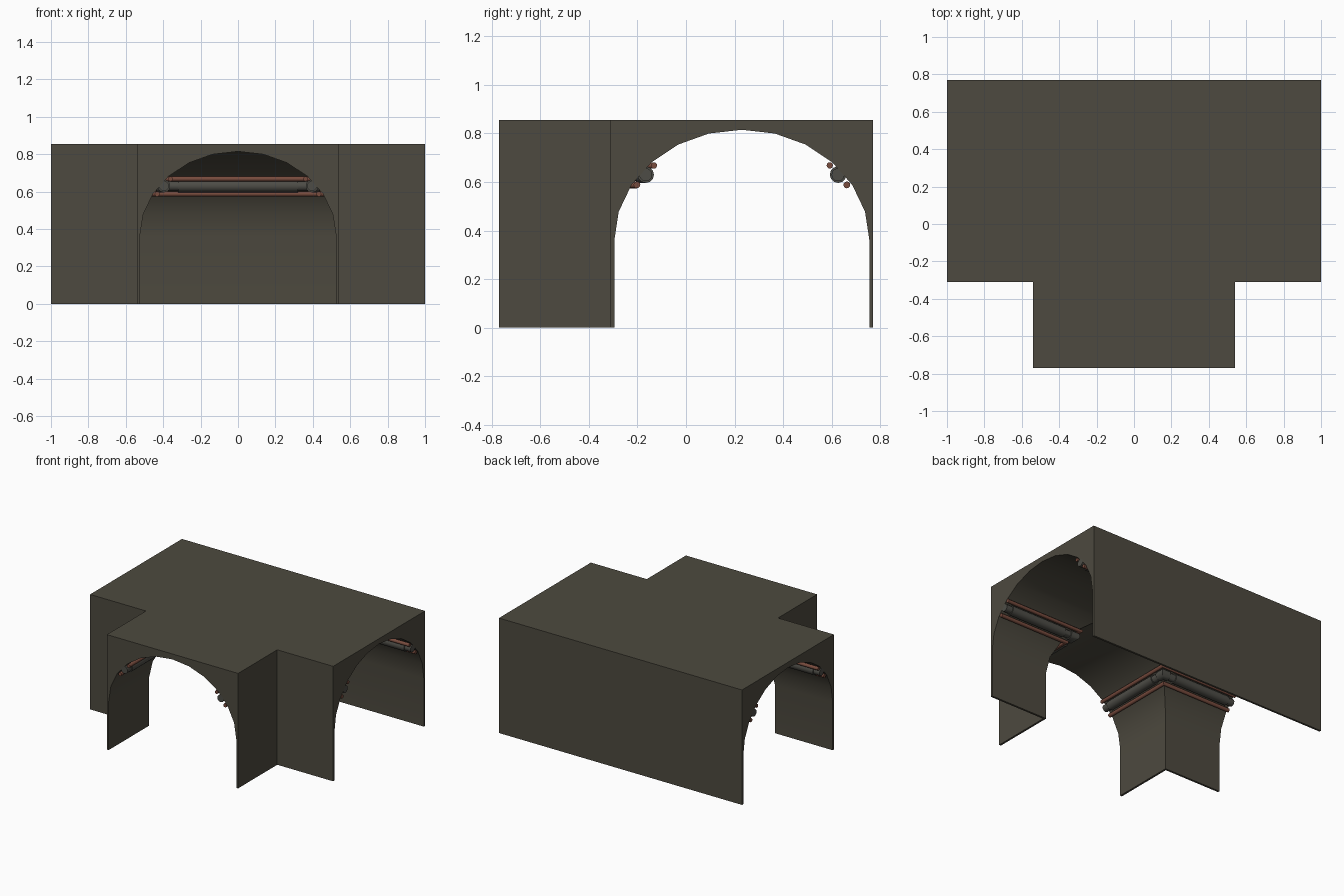
import bpy, bmesh, math
from mathutils import Vector

if "Cube" in bpy.data.objects:
    bpy.data.objects.remove(bpy.data.objects["Cube"])

H, CY = 0.855, 0.23          # roof height, centre line of the long tunnel


def mat(name, c):
    m = bpy.data.materials.new(name)
    m.diffuse_color = (*c, 1)
    m.use_nodes = True
    m.node_tree.nodes["Principled BSDF"].inputs["Base Color"].default_value = m.diffuse_color
    return m


STONE = mat("dark olive stone", (0.075, 0.068, 0.050))
COPPER = mat("copper pipe", (0.19, 0.072, 0.048))
STEEL = mat("grey pipe", (0.075, 0.073, 0.062))


def make(name, bm, m):
    bmesh.ops.recalc_face_normals(bm, faces=bm.faces)
    me = bpy.data.meshes.new(name)
    bm.to_mesh(me)
    bm.free()
    me.materials.append(m)
    ob = bpy.data.objects.new(name, me)
    bpy.context.collection.objects.link(ob)
    return ob


def prism(name, pts, vec):
    bm = bmesh.new()
    f = bm.faces.new([bm.verts.new(p) for p in pts])
    r = bmesh.ops.extrude_face_region(bm, geom=[f])
    vs = [e for e in r["geom"] if isinstance(e, bmesh.types.BMVert)]
    bmesh.ops.translate(bm, verts=vs, vec=vec)
    return make(name, bm, STONE)


def smooth(ob, deg):
    bpy.ops.object.select_all(action='DESELECT')
    ob.select_set(True)
    bpy.context.view_layer.objects.active = ob
    bpy.ops.object.shade_smooth_by_angle(angle=math.radians(deg))


# T-shaped block
plan = [(-1, .77), (-1, -.31), (-.54, -.31), (-.54, -.77),
        (.54, -.77), (.54, -.31), (1, -.31), (1, .77)]
shell = prism("tunnel_shell", [(x, y, 0) for x, y in plan], (0, 0, H))

# arched bores, 15 degree facets on an elliptical vault
arch = [(-.525, -.1)] + [(-.525 * math.cos(math.radians(a)), .36 + .455 * math.sin(math.radians(a)))
                         for a in range(0, 181, 15)] + [(.525, -.1)]
bores = [prism("long_bore", [(-1.1, CY + u, z) for u, z in arch], (2.2, 0, 0)),
         prism("branch_bore", [(u, -.9, z) for u, z in arch], (0, .9 + CY, 0))]
for b in bores:
    b.hide_render = True
    md = shell.modifiers.new(b.name, 'BOOLEAN')
    md.object, md.operation, md.solver = b, 'DIFFERENCE', 'EXACT'
    bpy.context.view_layer.objects.active = shell
    bpy.ops.object.modifier_apply(modifier=md.name)
    bpy.data.objects.remove(b)
smooth(shell, 20)


# pipe swept along a horizontal path with mitred corners
def pipe(name, path, z, r, m, n=12):
    bm = bmesh.new()
    P = [Vector((x, y, 0)) for x, y in path]
    side = [Vector((0, 0, 1)).cross((b - a).normalized()) for a, b in zip(P, P[1:])]
    rings = []
    for i, p in enumerate(P):
        s, t = side[max(i - 1, 0)], side[min(i, len(side) - 1)]
        w = (s + t) / (1 + s.dot(t))
        rings.append([bm.verts.new(p + w * r * math.cos(k * math.tau / n) +
                                   Vector((0, 0, z + r * math.sin(k * math.tau / n))))
                      for k in range(n)])
    for A, B in zip(rings, rings[1:]):
        for k in range(n):
            bm.faces.new((A[k], A[k - 1], B[k - 1], B[k]))
    bm.faces.new(rings[0])
    bm.faces.new(rings[-1])
    smooth(make(name, bm, m), 40)


# three-pipe mouldings: (name, offset from centre line, height, radius, colour)
rails = [("lower_copper_pipe", .432, .588, .014, COPPER),
         ("grey_pipe", .396, .630, .027, STEEL),
         ("upper_copper_pipe", .362, .668, .013, COPPER)]
for name, o, z, r, m in rails:
    pipe("back_" + name, [(-1, CY + o), (1, CY + o)], z, r, m)
    for s, tag in ((-1, "left_"), (1, "right_")):
        pipe(tag + name, [(s, CY - o), (s * o, CY - o), (s * o, -.77)], z, r, m)

# thicker sleeves on the grey pipes
o, z, R = .396, .630, .034
for a, b in ((-.95, -.42), (-.32, .32), (.42, .95)):
    pipe("back_sleeve", [(a, CY + o), (b, CY + o)], z, R, STEEL)
for s in (-1, 1):
    pipe("long_sleeve", [(s * .95, CY - o), (s * (o + .09), CY - o)], z, R, STEEL)
    pipe("branch_sleeve", [(s * o, CY - o - .09), (s * o, -.72)], z, R, STEEL)
    # elbow where the pipes turn the corner
    pipe("elbow", [(s * (o + .04), CY - o), (s * o, CY - o), (s * o, CY - o - .04)], z, R, STEEL)
